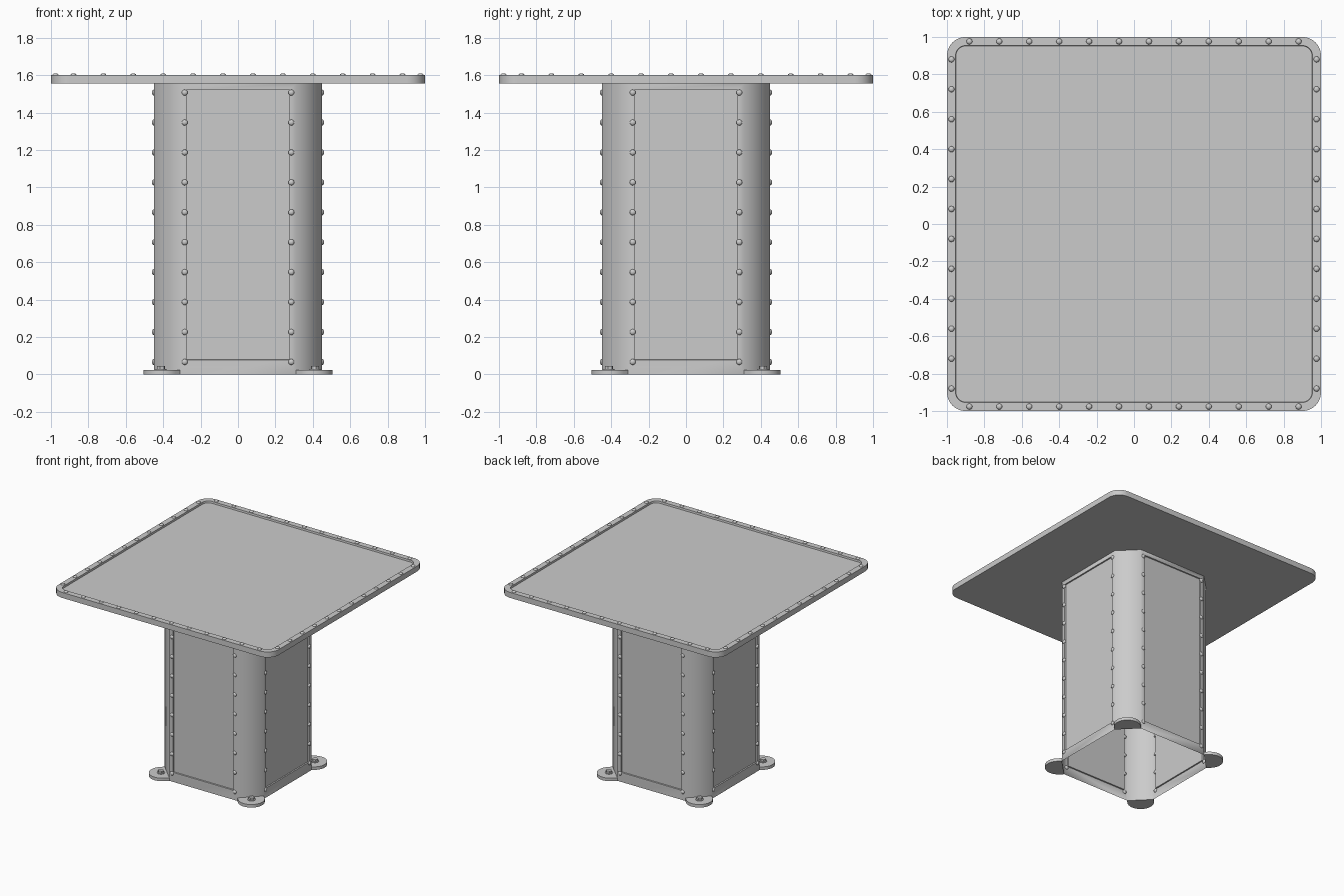
import bpy, bmesh, math
from mathutils import Matrix, Vector

cube = bpy.data.objects.get("Cube")
if cube:
    bpy.data.objects.remove(cube, do_unlink=True)

metal = bpy.data.materials.new("grey metal")
metal.use_nodes = True
metal.diffuse_color = (0.6, 0.6, 0.6, 1)
metal.node_tree.nodes["Principled BSDF"].inputs["Base Color"].default_value = (0.6, 0.6, 0.6, 1)

TOP, UNDER = 1.6, 1.555      # table top surface and underside
HALF, FLAT = 0.45, 0.31      # column half width and half width of its flat sides


def finish(bm, name, angle=30):
    mesh = bpy.data.meshes.new(name)
    bm.to_mesh(mesh)
    bm.free()
    mesh.materials.append(metal)
    obj = bpy.data.objects.new(name, mesh)
    bpy.context.collection.objects.link(obj)
    bpy.ops.object.select_all(action='DESELECT')
    obj.select_set(True)
    bpy.context.view_layer.objects.active = obj
    bpy.ops.object.shade_smooth_by_angle(angle=math.radians(angle))
    return obj


def prism(bm, outline, z0, z1):
    """Closed upright prism; returns its upper face."""
    low = bm.faces.new([bm.verts.new((x, y, z0)) for x, y in outline])
    grown = bmesh.ops.extrude_face_region(bm, geom=[low], use_keep_orig=True)["geom"]
    bmesh.ops.translate(bm, vec=(0, 0, z1 - z0),
                        verts=[g for g in grown if isinstance(g, bmesh.types.BMVert)])
    bmesh.ops.recalc_face_normals(bm, faces=bm.faces[:])
    return next(f for f in bm.faces if f.normal.z > 0.9)


def arc(cx, cy, r, start, end, steps):
    return [(cx + r * math.cos(math.radians(start + (end - start) * i / steps)),
             cy + r * math.sin(math.radians(start + (end - start) * i / steps)))
            for i in range(steps + 1)]


def rivets(name, spots):
    """Low domes at (position, outward direction)."""
    bm = bmesh.new()
    for pos, out in spots:
        turn = Vector(out).to_track_quat('Z', 'Y').to_matrix().to_4x4()
        bmesh.ops.create_uvsphere(
            bm, u_segments=12, v_segments=8, radius=0.016,
            matrix=Matrix.Translation(pos) @ turn @ Matrix.Diagonal((1, 1, 0.65, 1)))
    finish(bm, name, 60)


# Table top: rounded square slab with a sunken panel inside a raised rim
bm = bmesh.new()
outline = []
for q, (sx, sy) in enumerate([(1, 1), (-1, 1), (-1, -1), (1, -1)]):
    outline += arc(0.9 * sx, 0.9 * sy, 0.1, 90 * q, 90 * q + 90, 8)
upper = prism(bm, outline, UNDER, TOP)
bmesh.ops.inset_region(bm, faces=[upper], thickness=0.046)
bmesh.ops.inset_region(bm, faces=[upper], thickness=0.002, depth=-0.015)
finish(bm, "table_top")

# Column: open chamfered tube with a sunken panel on each flat side
bm = bmesh.new()
ring = []
for q in range(4):
    spin = Matrix.Rotation(q * math.pi / 2, 3, 'Z')
    ring += [spin @ Vector((HALF, -FLAT, 0)), spin @ Vector((HALF, FLAT, 0))]
low = [bm.verts.new(v) for v in ring]
high = [bm.verts.new((v.x, v.y, UNDER)) for v in ring]
sides = []
for i in range(8):
    j = (i + 1) % 8
    face = bm.faces.new((low[i], low[j], high[j], high[i]))
    if i % 2 == 0:
        sides.append(face)
bm.normal_update()
bmesh.ops.inset_individual(bm, faces=sides, thickness=0.048)
for face in sides:
    for v in face.verts:
        if v.co.z < 0.5:
            v.co.z = 0.078
bmesh.ops.inset_individual(bm, faces=sides, thickness=0.002, depth=-0.01)
finish(bm, "column", 50)

# Rivets down both edges of each side of the column
spots = []
for q in range(4):
    spin = Matrix.Rotation(q * math.pi / 2, 3, 'Z')
    for side in (-0.285, 0.285):
        for i in range(10):
            spots.append((spin @ Vector((HALF, side, 0.067 + 0.16 * i)), spin @ Vector((1, 0, 0))))
rivets("column_rivets", spots)

# Rivets around the table rim
spots = []
for q in range(4):
    spin = Matrix.Rotation(q * math.pi / 2, 3, 'Z')
    for i in range(12):
        spots.append((spin @ Vector((0.976, -0.88 + 0.16 * i, TOP)), (0, 0, 1)))
rivets("rim_rivets", spots)

# Feet: round-ended tabs on the chamfered corners, each with a bolt
chamfer = (HALF + FLAT) / math.sqrt(2)
reach = 0.405 * math.sqrt(2)
corners = {"front_left": -45, "back_left": 45, "back_right": 135, "front_right": 225}
for corner, angle in corners.items():
    spin = Matrix.Rotation(math.radians(angle), 4, 'Z')
    bm = bmesh.new()
    prism(bm, [(chamfer, -0.1)] + arc(reach, 0, 0.1, -90, 90, 16) + [(chamfer, 0.1)], 0, 0.025)
    bm.transform(spin)
    finish(bm, corner + "_foot")

    bm = bmesh.new()
    for sides_count, radius, z0, z1 in ((16, 0.03, 0.025, 0.03), (6, 0.022, 0.03, 0.046)):
        bmesh.ops.create_cone(bm, cap_ends=True, segments=sides_count, radius1=radius,
                              radius2=radius, depth=z1 - z0,
                              matrix=Matrix.Translation((reach + 0.01, 0, (z0 + z1) / 2)))
    bm.transform(spin)
    finish(bm, corner + "_bolt")
